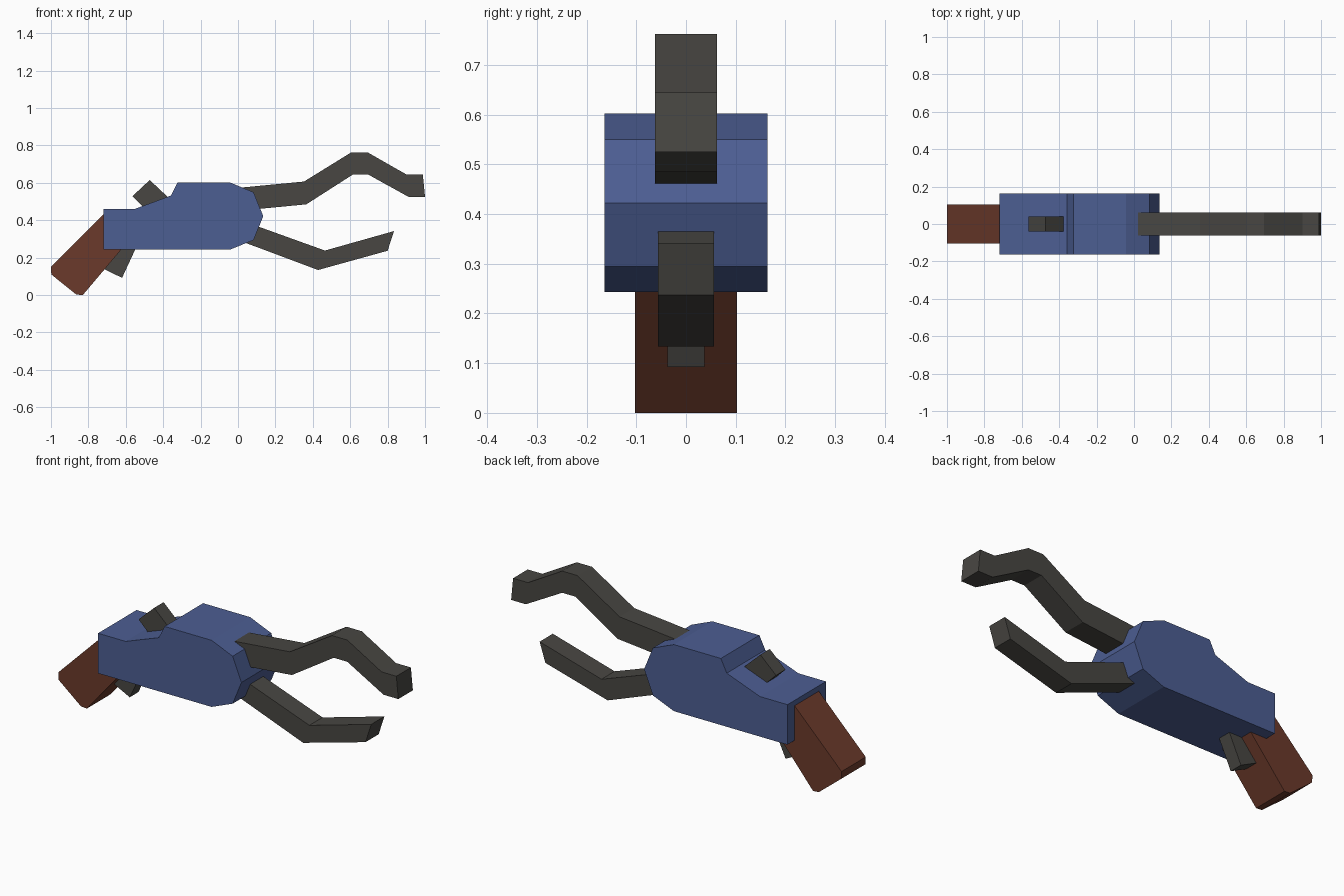
import bpy
import bmesh

if "Cube" in bpy.data.objects:
    bpy.data.objects.remove(bpy.data.objects["Cube"])


def material(name, rgb):
    mat = bpy.data.materials.new(name)
    mat.diffuse_color = (*rgb, 1)
    mat.use_nodes = True
    mat.node_tree.nodes["Principled BSDF"].inputs["Base Color"].default_value = mat.diffuse_color
    return mat


def slab(name, profile, half_width, mat):
    """Extrude an (x, z) outline symmetrically along y."""
    bm = bmesh.new()
    face = bm.faces.new([bm.verts.new((x, -half_width, z)) for x, z in profile])
    grown = bmesh.ops.extrude_face_region(bm, geom=[face])
    verts = [g for g in grown["geom"] if isinstance(g, bmesh.types.BMVert)]
    bmesh.ops.translate(bm, verts=verts, vec=(0, 2 * half_width, 0))
    if not face.is_valid or len(bm.faces) < len(profile) + 2:
        bm.faces.new(list(bm.verts)[:len(profile)])
    bmesh.ops.recalc_face_normals(bm, faces=bm.faces)
    mesh = bpy.data.meshes.new(name)
    bm.to_mesh(mesh)
    bm.free()
    mesh.materials.append(mat)
    obj = bpy.data.objects.new(name, mesh)
    bpy.context.collection.objects.link(obj)
    return obj


blue = material("blue_paint", (0.073, 0.112, 0.29))
brown = material("brown_grip", (0.147, 0.042, 0.024))
metal = material("dark_metal", (0.065, 0.062, 0.055))

# Main housing
slab("body", [(-0.72, 0.243), (-0.043, 0.243), (0.083, 0.294), (0.135, 0.422),
              (0.083, 0.55), (-0.043, 0.602), (-0.323, 0.602), (-0.358, 0.532),
              (-0.556, 0.459), (-0.72, 0.459)], 0.164, blue)

# Slanted grip with clipped bottom corners
slab("handle", [(-1.0, 0.15), (-0.998, 0.11), (-0.865, 0.003), (-0.83, 0.0),
                (-0.60, 0.272), (-0.70, 0.40), (-0.72, 0.43)], 0.103, brown)

# Trigger below and hammer above the housing
slab("trigger", [(-0.717, 0.14), (-0.62, 0.092), (-0.535, 0.275),
                 (-0.635, 0.32)], 0.037, metal)
slab("hammer", [(-0.565, 0.528), (-0.472, 0.615), (-0.36, 0.51),
                (-0.455, 0.42)], 0.04, metal)

# Bent claw arms
slab("upper_claw", [(0.02, 0.575), (0.02, 0.452), (0.365, 0.485), (0.615, 0.645),
                    (0.695, 0.645), (0.912, 0.525), (1.0, 0.525), (0.988, 0.645),
                    (0.9, 0.645), (0.695, 0.762), (0.604, 0.762),
                    (0.353, 0.607)], 0.062, metal)
slab("lower_claw", [(0.03, 0.283), (0.428, 0.134), (0.8, 0.237), (0.834, 0.342),
                    (0.465, 0.238), (0.07, 0.38)], 0.056, metal)
